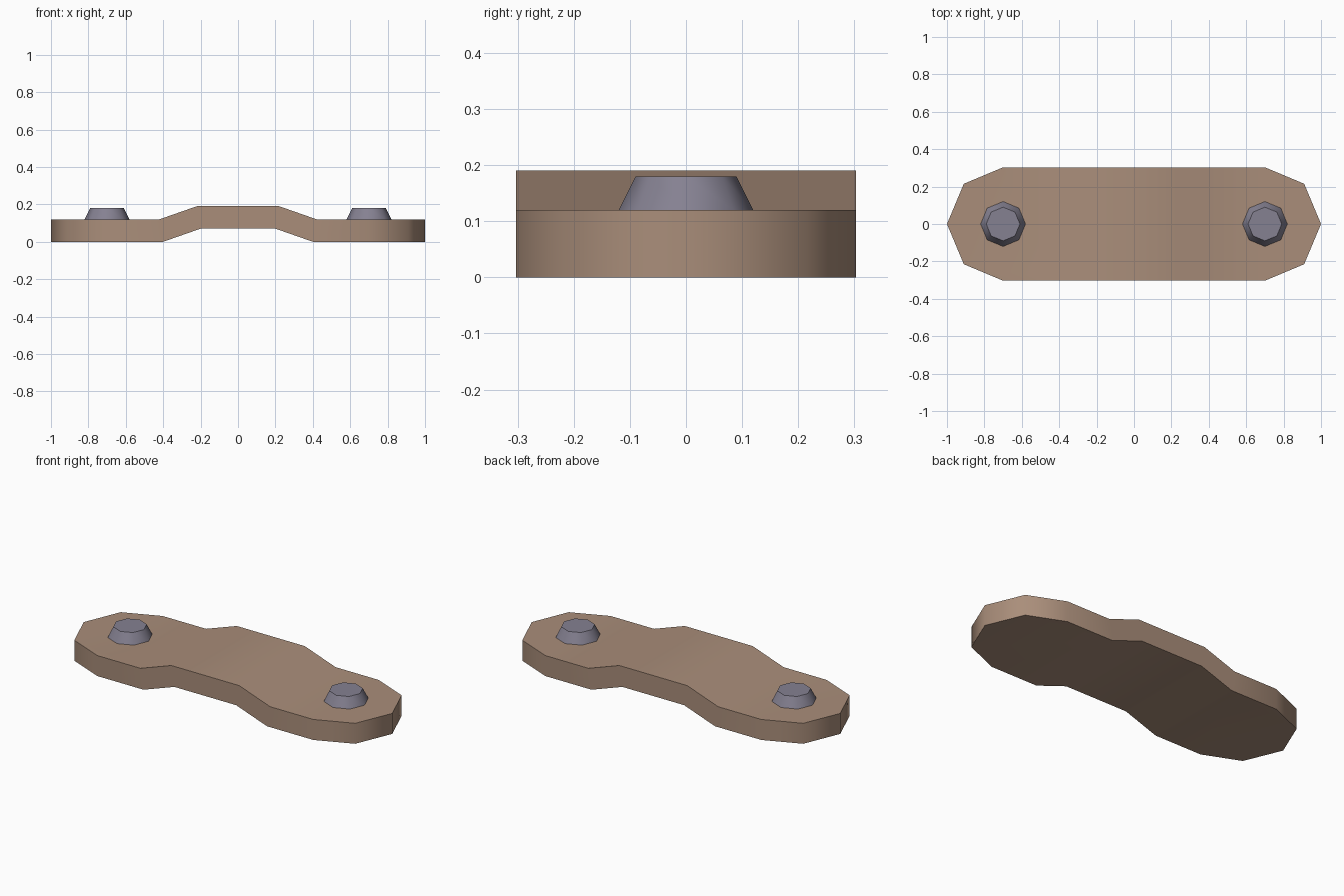
import bpy, bmesh, math

cube = bpy.data.objects.get("Cube")
if cube:
    bpy.data.objects.remove(cube, do_unlink=True)


def material(name, rgb):
    mat = bpy.data.materials.new(name)
    mat.use_nodes = True
    mat.diffuse_color = (*rgb, 1)
    mat.node_tree.nodes["Principled BSDF"].inputs["Base Color"].default_value = (*rgb, 1)
    return mat


def finish(obj, mat):
    obj.data.materials.append(mat)
    bpy.ops.object.select_all(action="DESELECT")
    obj.select_set(True)
    bpy.context.view_layer.objects.active = obj
    bpy.ops.object.shade_smooth_by_angle(angle=math.radians(50))


brown = material("warm brown", (0.40, 0.27, 0.195))
steel = material("purple grey", (0.235, 0.22, 0.285))

WIDTH, THICK, RISE = 0.303, 0.12, 0.07


def build_plate():
    bm = bmesh.new()

    # Outline from the tip at -x to the tip at +x: x on top, x below, half width, lift
    half = [(1, 1, 0, 0), (0.91, 0.91, 0.215, 0), (0.70, 0.70, WIDTH, 0),
            (0.42, 0.40, WIDTH, 0), (0.22, 0.20, WIDTH, RISE)]
    stations = [(-a, -b, w, h) for a, b, w, h in half] + half[::-1]
    last = len(stations) - 1

    def row(side, top):
        return [bm.verts.new((a if top else b, side * w, h + THICK * top))
                for a, b, w, h in stations]

    # Front and back walls, and the upper and lower skins
    rows = {(s, t): row(s, t) for s in (-1, 1) for t in (0, 1)}
    for side in (-1, 1):
        for i in range(last):
            low, high = rows[side, 0], rows[side, 1]
            bm.faces.new((low[i], low[i + 1], high[i + 1], high[i]))
    for top in (0, 1):
        front, back = rows[-1, top], rows[1, top]
        for first, end in ((0, 3), (3, 4), (4, 5), (5, 6), (6, last)):
            bm.faces.new(front[first:end + 1] + back[first:end + 1][::-1])

    # Weld the shared tip corners
    bmesh.ops.remove_doubles(bm, verts=bm.verts, dist=1e-4)
    bmesh.ops.dissolve_degenerate(bm, edges=bm.edges, dist=1e-4)
    bmesh.ops.recalc_face_normals(bm, faces=bm.faces)
    mesh = bpy.data.meshes.new("bracket_plate")
    bm.to_mesh(mesh)
    bm.free()
    plate = bpy.data.objects.new("bracket_plate", mesh)
    bpy.context.collection.objects.link(plate)
    finish(plate, brown)


build_plate()

# Tapered eight-sided bolt heads
for name, x in (("left_bolt", 0.7), ("right_bolt", -0.7)):
    bpy.ops.mesh.primitive_cone_add(vertices=8, radius1=0.12, radius2=0.09, depth=0.06,
                                    location=(x, 0, THICK + 0.03))
    bolt = bpy.context.object
    bolt.name = name
    finish(bolt, steel)
